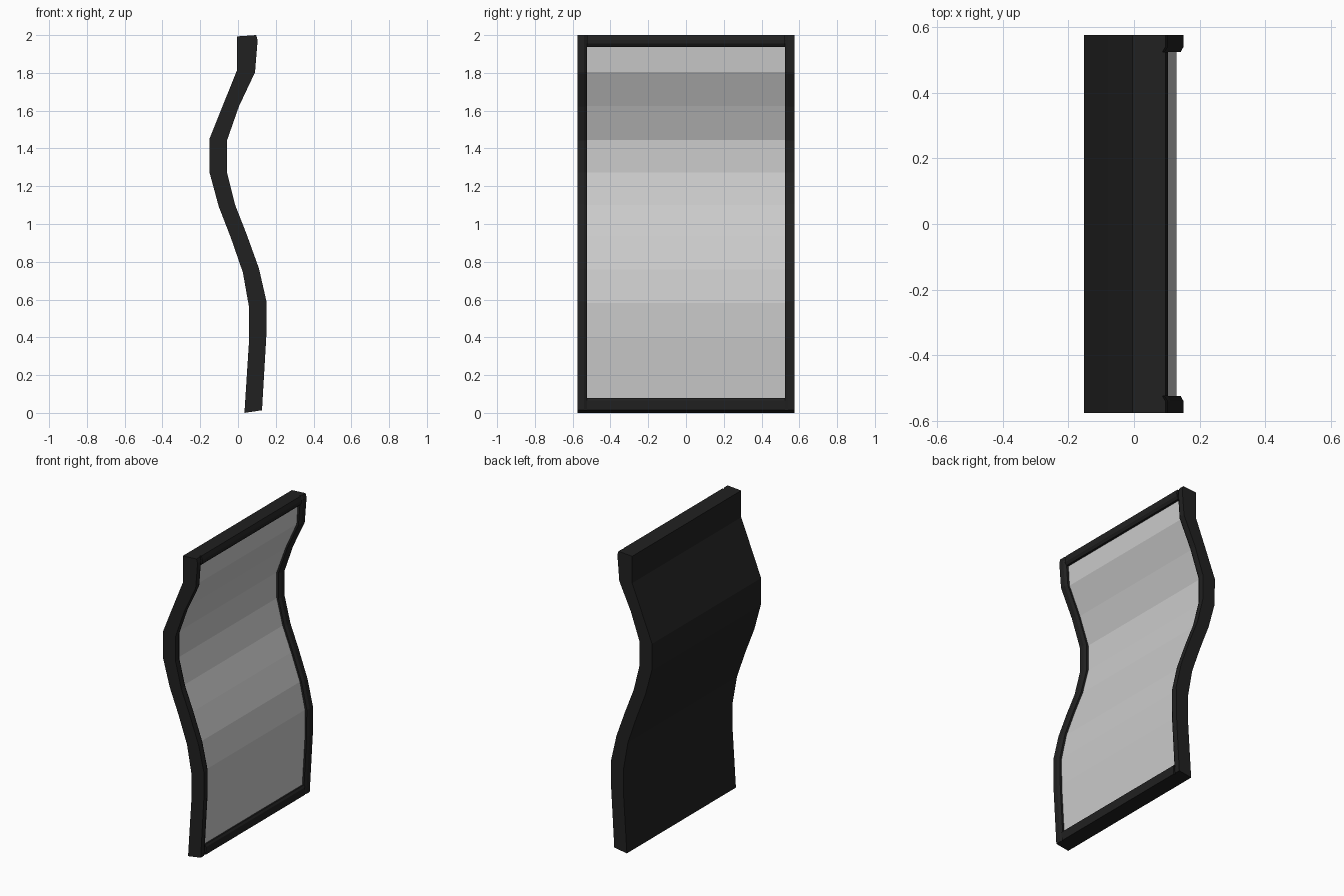
import bpy, bmesh
from mathutils import Vector

if "Cube" in bpy.data.objects:
    bpy.data.objects.remove(bpy.data.objects["Cube"])

# Wavy side profile, bottom to top: (back x, back z, front x, front z)
STATIONS = [
    (0.034, 0.000, 0.127, 0.014), (0.058, 0.375, 0.150, 0.408),
    (0.058, 0.562, 0.151, 0.589), (0.026, 0.743, 0.111, 0.764),
    (-0.037, 0.925, 0.047, 0.942), (-0.102, 1.093, -0.016, 1.103),
    (-0.150, 1.270, -0.058, 1.273), (-0.152, 1.448, -0.058, 1.443),
    (-0.079, 1.631, 0.005, 1.623), (-0.005, 1.814, 0.090, 1.803),
    (-0.005, 1.970, 0.104, 1.973), (-0.005, 1.993, 0.096, 2.000),
]
LAST = len(STATIONS) - 1
PANEL_D = 0.76      # panel depth: 0 = back face, 1 = front face


def point(s, d, y):
    """Position at station s (may be fractional), depth d and width y."""
    i = min(int(s), LAST - 1)
    t = s - i
    a, b = STATIONS[i], STATIONS[i + 1]
    xb, zb, xf, zf = (p + (q - p) * t for p, q in zip(a, b))
    return Vector((xb + (xf - xb) * d, y, zb + (zf - zb) * d))


def loft(name, rings, mat=None):
    """Closed solid through a series of point rings."""
    bm = bmesh.new()
    loops = [[bm.verts.new(p) for p in ring] for ring in rings]
    n = len(loops[0])
    for a, b in zip(loops, loops[1:]):
        for k in range(n):
            bm.faces.new((a[k], a[(k + 1) % n], b[(k + 1) % n], b[k]))
    bm.faces.new(loops[0])
    bm.faces.new(loops[-1])
    bmesh.ops.recalc_face_normals(bm, faces=bm.faces)
    me = bpy.data.meshes.new(name)
    bm.to_mesh(me)
    bm.free()
    ob = bpy.data.objects.new(name, me)
    bpy.context.collection.objects.link(ob)
    if mat:
        me.materials.append(mat)
    return ob


def sweep(name, section, stops, mat=None):
    """Sweep a (y, depth) section up the wave."""
    return loft(name, [[point(s, d, y) for y, d in section] for s in stops], mat)


def rail(name, section, half, mat):
    """Extrude a (station, depth) section across the width."""
    return loft(name, [[point(s, d, y) for s, d in section] for y in (-half, half)], mat)


black = bpy.data.materials.new("frame_black")
black.diffuse_color = (0.015, 0.015, 0.015, 1)
black.use_nodes = True
black.node_tree.nodes["Principled BSDF"].inputs["Base Color"].default_value = black.diffuse_color

# Backing board and the two side rails
sweep("backing", [(-0.575, 0), (0.575, 0), (0.575, PANEL_D - 0.04), (-0.575, PANEL_D - 0.04)],
      range(LAST + 1), black)
for label, m in (("left", -1), ("right", 1)):
    sec = [(0.575, PANEL_D - 0.04), (0.575, 1), (0.54, 1), (0.523, 0.9), (0.523, PANEL_D - 0.04)]
    sweep("side_rail_" + label, [(m * y, d) for y, d in sec], range(LAST + 1), black)

# Top and bottom rails with bevelled inner edges
rail("bottom_rail", [(0, PANEL_D - 0.04), (0, 1), (0.13, 1), (0.17, 0.9), (0.17, PANEL_D - 0.04)],
     0.523, black)
rail("top_rail", [(LAST, PANEL_D - 0.04), (LAST, 1), (LAST - 1, 1), (LAST - 1.11, 1),
                  (LAST - 1.21, 0.9), (LAST - 1.21, PANEL_D - 0.04), (LAST - 1, PANEL_D - 0.04)],
     0.523, black)

# Mirror panel set into the frame
sweep("mirror_panel", [(-0.524, PANEL_D - 0.06), (0.524, PANEL_D - 0.06),
                       (0.524, PANEL_D), (-0.524, PANEL_D)],
      [0.1] + list(range(1, LAST - 1)) + [LAST - 1.1])
